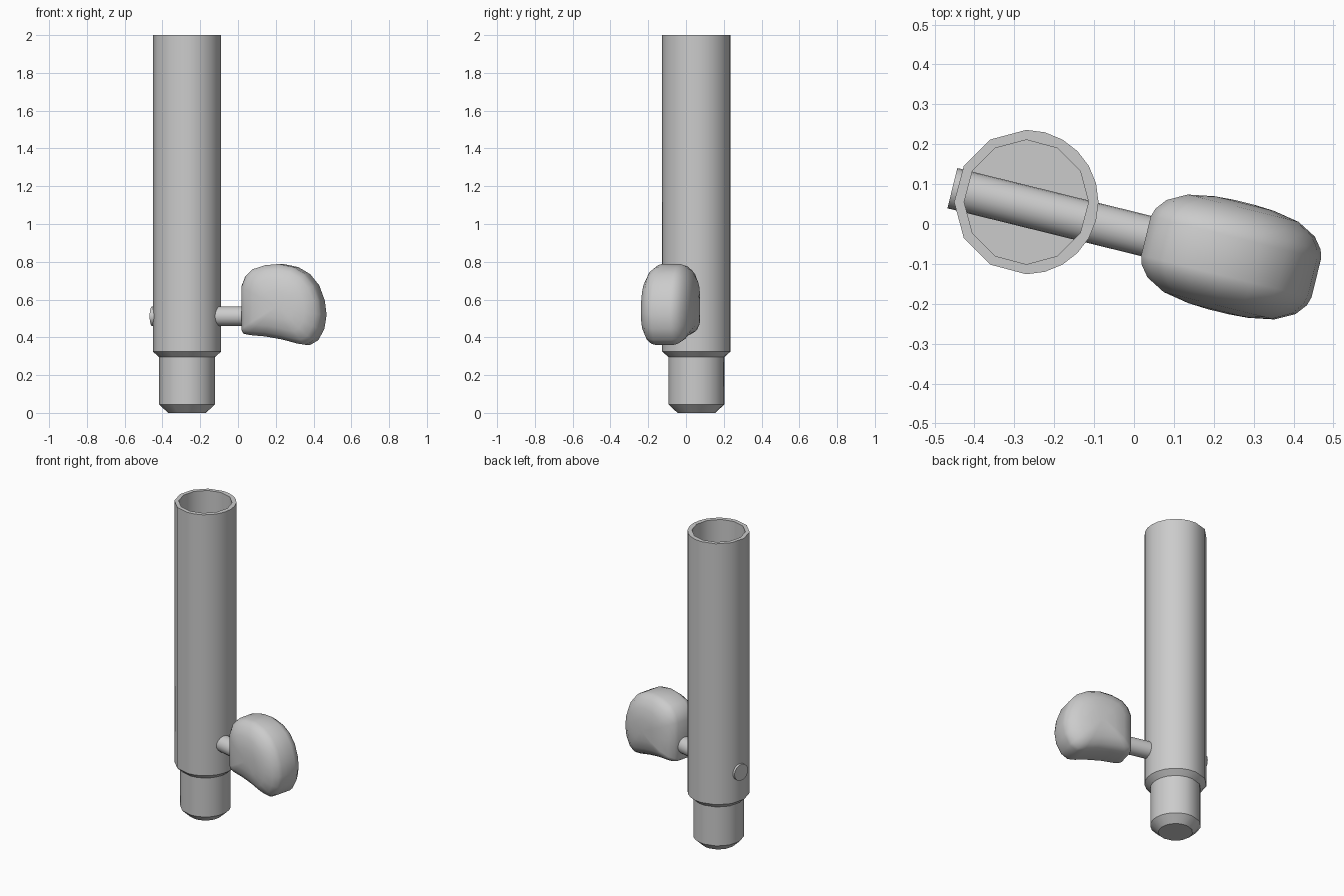
import bpy, math
from mathutils import Vector

if "Cube" in bpy.data.objects:
    bpy.data.objects.remove(bpy.data.objects["Cube"])

TUBE = Vector((-0.27, 0.055, 0))
KNOB = Vector((0.03, -0.03, 0))           # where the rod meets the knob
ANG = -math.atan2(0.12, 0.486)            # rod heading in plan
U = Vector((math.cos(ANG), math.sin(ANG), 0))
V = Vector((-U.y, U.x, 0))
Z = Vector((0, 0, 1))


def make(name, verts, faces, angle=40):
    me = bpy.data.meshes.new(name)
    me.from_pydata(verts, [], faces)
    ob = bpy.data.objects.new(name, me)
    bpy.context.collection.objects.link(ob)
    bpy.ops.object.select_all(action='DESELECT')
    ob.select_set(True)
    bpy.context.view_layer.objects.active = ob
    bpy.ops.object.mode_set(mode='EDIT')
    bpy.ops.mesh.select_all(action='SELECT')
    bpy.ops.mesh.normals_make_consistent(inside=False)
    bpy.ops.object.mode_set(mode='OBJECT')
    bpy.ops.object.shade_smooth_by_angle(angle=math.radians(angle))
    return ob


def loft(name, rings, angle=40):
    """Skin closed rings of equal length and cap both ends."""
    n = len(rings[0])
    verts = [p for r in rings for p in r]
    faces = [(k * n + i, k * n + (i + 1) % n, (k + 1) * n + (i + 1) % n, (k + 1) * n + i)
             for k in range(len(rings) - 1) for i in range(n)]
    faces += [tuple(range(n))[::-1], tuple(range(len(verts) - n, len(verts)))]
    return make(name, verts, faces, angle)


# Tube: finer facets on the right half, coarse on the left, 12-sided bore
angles = list(range(-90, 90, 15)) + list(range(90, 270, 30))


def tube_ring(r, z, bore=False):
    pts = []
    for a in angles:
        k = math.cos(math.radians(15)) if bore and a % 30 else 1
        t = math.radians(a)
        pts.append(TUBE + Vector((r * k * math.cos(t), r * k * math.sin(t), z)))
    return pts


loft("tube", [tube_ring(0.10, 0), tube_ring(0.148, 0.045), tube_ring(0.148, 0.295),
              tube_ring(0.181, 0.325), tube_ring(0.181, 2.0),
              tube_ring(0.156, 2.0, True), tube_ring(0.156, 0.33, True)], 31)

# Pivot rod passing right through the tube
circle = [(math.cos(i * math.tau / 20), math.sin(i * math.tau / 20)) for i in range(20)]
loft("pivot_rod", [[KNOB + U * u + V * (0.052 * c) + Z * (0.512 + 0.052 * s) for c, s in circle]
                   for u in (-0.5, 0.03)])

# Thumb knob: side outline (along rod, height) puffed out on both faces
outline = [(0, .44), (0, .56), (0, .67), (.02, .72), (.06, .76), (.13, .782), (.205, .788),
           (.285, .772), (.35, .735), (.40, .675), (.43, .595), (.44, .52), (.428, .445),
           (.395, .385), (.352, .36), (.305, .367), (.225, .388), (.13, .405),
           (.045, .412), (.01, .42)]
puff = [(.12, .141), (.35, .138), (.65, .126), (.87, .100), (.97, .072), (1, .05)]
layers = [(s, -v) for s, v in puff] + puff[::-1]
loft("thumb_knob", [[KNOB + U * (.22 + (u - .22) * s) + V * v + Z * (.565 + (z - .565) * s)
                     for u, z in outline] for s, v in layers], 50)
